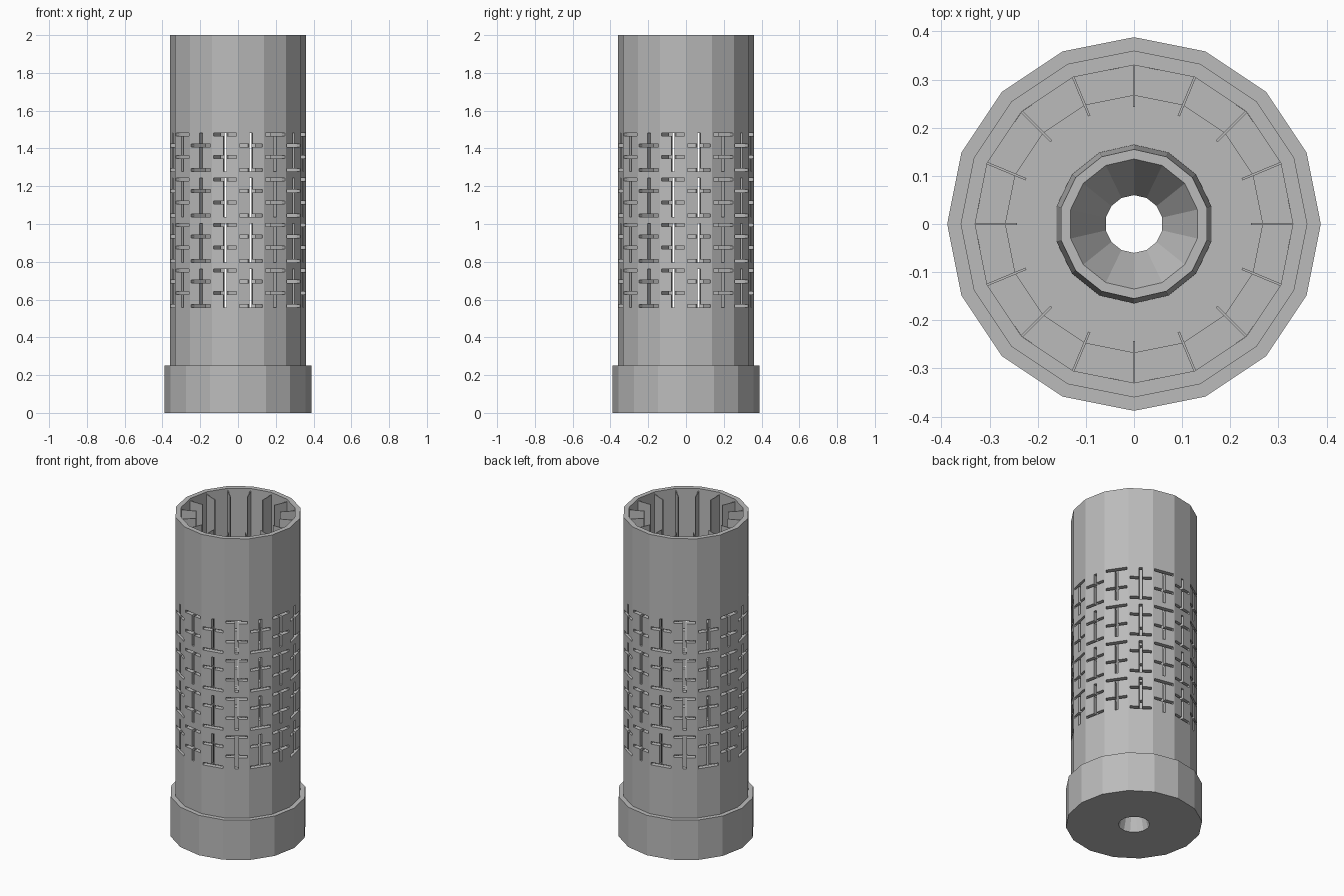
import bpy, bmesh, math

if "Cube" in bpy.data.objects:
    bpy.data.objects.remove(bpy.data.objects["Cube"])

SIDES = 16
STEP = 2 * math.pi / SIDES

grey = bpy.data.materials.new("mid_grey")
grey.diffuse_color = (0.5, 0.5, 0.5, 1)
grey.use_nodes = True
grey.node_tree.nodes["Principled BSDF"].inputs["Base Color"].default_value = grey.diffuse_color


def finish(bm, name):
    bmesh.ops.recalc_face_normals(bm, faces=bm.faces)
    mesh = bpy.data.meshes.new(name)
    bm.to_mesh(mesh)
    bm.free()
    mesh.materials.append(grey)
    obj = bpy.data.objects.new(name, mesh)
    bpy.context.collection.objects.link(obj)
    return obj


def lathe(name, profile, sides):
    """Closed (radius, z) profile turned about z, first corner on +y."""
    bm = bmesh.new()
    rings = []
    for i in range(sides):
        a = math.pi / 2 + 2 * math.pi * i / sides
        rings.append([bm.verts.new((r * math.cos(a), r * math.sin(a), z))
                      for r, z in profile])
    n = len(profile)
    for i in range(sides):
        p, q = rings[i], rings[(i + 1) % sides]
        for j in range(n):
            k = (j + 1) % n
            bm.faces.new((p[j], q[j], q[k], p[k]))
    return finish(bm, name)


# Slotted tube: each flat side is a grid with the slot cells left out
R, BAR, PITCH = 0.36, 0.016, 0.24
LEVELS = (0.895, 0.835, 0.775, 0.705)          # bar centres in the top group
groups = []
for g in range(4):
    groups.append([0.58 + z - PITCH * g for z in LEVELS])
rows = [0.02, 2.0]
for bars in groups:
    for z in bars:
        rows += [z - BAR / 2, z + BAR / 2]
rows.sort()
cols = (0, 0.06, 0.435, 0.565, 0.94, 1)


def is_slot(side, c, z):
    for bars in groups:
        inside = bars[3] - BAR / 2 < z < bars[0] + BAR / 2
        if inside and c == 2:
            return True                         # upright slot
        use = bars[0::2] if side % 2 else bars[1::2]
        if 1 <= c <= 3 and any(abs(z - b) < BAR / 2 for b in use):
            return True                         # level slot
    return False


bm = bmesh.new()
for s in range(SIDES):
    a0, a1 = s * STEP, (s + 1) * STEP
    grid = []
    for z in rows:
        line = []
        for t in cols:
            x = R * (math.cos(a0) * (1 - t) + math.cos(a1) * t)
            y = R * (math.sin(a0) * (1 - t) + math.sin(a1) * t)
            line.append(bm.verts.new((x, y, z)))
        grid.append(line)
    for r in range(len(rows) - 1):
        mid = (rows[r] + rows[r + 1]) / 2
        for c in range(len(cols) - 1):
            if not is_slot(s, c, mid):
                bm.faces.new((grid[r][c], grid[r][c + 1],
                              grid[r + 1][c + 1], grid[r + 1][c]))
bmesh.ops.remove_doubles(bm, verts=bm.verts, dist=0.0005)
bmesh.ops.delete(bm, geom=[v for v in bm.verts if not v.link_faces], context='VERTS')
tube = finish(bm, "slotted_tube")
wall = tube.modifiers.new("wall", 'SOLIDIFY')
wall.thickness = 0.0294
wall.offset = -1
wall.use_even_offset = True

# Base cup with a stepped floor
lathe("base_cup", [(0.16, 0), (0.388, 0), (0.388, 0.25), (0.355, 0.25),
                   (0.33, 0.13), (0.267, 0.13), (0.267, 0.10), (0.16, 0.10)], SIDES)

# Central funnel: waisted hole through a tapered boss
lathe("centre_funnel", [(0.089, 0), (0.165, 0), (0.165, 0.11), (0.155, 0.25),
                        (0.135, 0.25), (0.06, 0.12)], 14)

# Inner fins, one on every corner of the tube
bm = bmesh.new()
for s in range(SIDES):
    a = s * STEP
    d, w = (math.cos(a), math.sin(a)), (-math.sin(a) * 0.0025, math.cos(a) * 0.0025)
    quad = []
    for r, k in ((0.243, -1), (0.335, -1), (0.335, 1), (0.243, 1)):
        quad.append(bm.verts.new((d[0] * r + w[0] * k, d[1] * r + w[1] * k, 0.11)))
    face = bm.faces.new(quad)
    up = bmesh.ops.extrude_face_region(bm, geom=[face], use_keep_orig=True)
    for v in up["geom"]:
        if isinstance(v, bmesh.types.BMVert):
            v.co.z = 1.985
finish(bm, "inner_fins")
